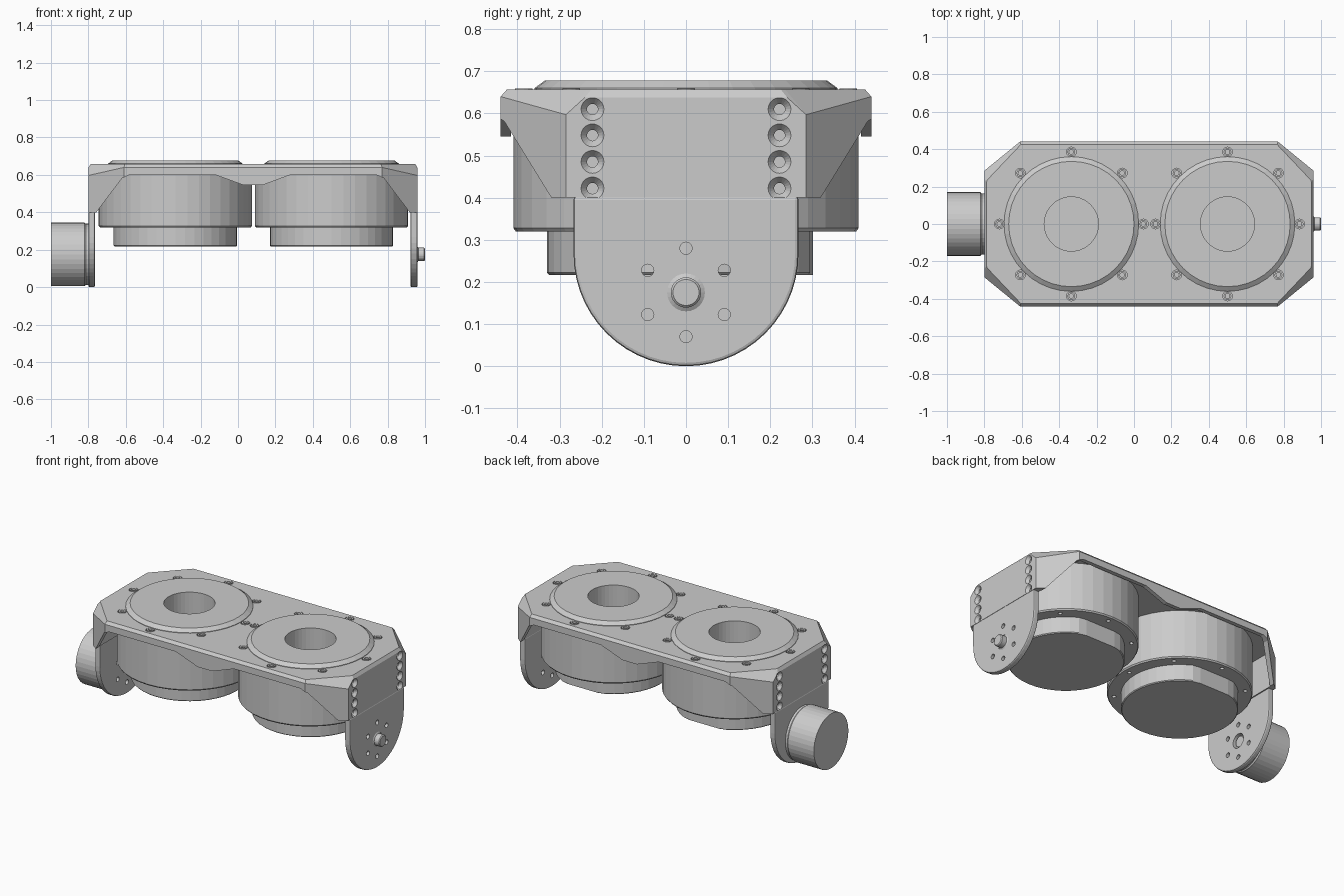
import bpy, bmesh
from math import sin, cos, pi, radians
from mathutils import Matrix, Vector

if "Cube" in bpy.data.objects:
    bpy.data.objects.remove(bpy.data.objects["Cube"])

CX = 0.08                      # middle of the bracket
CENTRES = (-0.335, 0.5)        # the two round housings
AXLE_Z = 0.175


def T(x, y, z):
    return Matrix.Translation((x, y, z))


def along_x(x, y, z, sign=1):
    return T(x, y, z) @ Matrix.Rotation(sign * pi / 2, 4, 'Y')


def revolve(bm, profile, m=Matrix(), seg=40):
    """Spin a closed (r, z) profile that starts and ends on the axis."""
    rings = []
    for r, z in profile:
        if r == 0:
            rings.append([bm.verts.new(m @ Vector((0, 0, z)))] * seg)
        else:
            rings.append([bm.verts.new(m @ Vector((r * cos(2 * pi * i / seg), r * sin(2 * pi * i / seg), z)))
                          for i in range(seg)])
    for a, b in zip(rings, rings[1:]):
        for i in range(seg):
            j = (i + 1) % seg
            quad = list(dict.fromkeys((a[i], a[j], b[j], b[i])))
            if len(quad) > 2:
                bm.faces.new(quad)


def rod(bm, r, z0, z1, m=Matrix(), seg=24):
    revolve(bm, [(0, z0), (r, z0), (r, z1), (0, z1)], m, seg)


def loft(bm, rings):
    """Skin matching rings of points and cap both ends."""
    vs = [[bm.verts.new(p) for p in ring] for ring in rings]
    n = len(vs[0])
    for a, b in zip(vs, vs[1:]):
        for i in range(n):
            bm.faces.new((a[i], a[(i + 1) % n], b[(i + 1) % n], b[i]))
    bm.faces.new(vs[0])
    bm.faces.new(vs[-1])


def finish(bm, name):
    bmesh.ops.recalc_face_normals(bm, faces=bm.faces)
    me = bpy.data.meshes.new(name)
    bm.to_mesh(me)
    bm.free()
    ob = bpy.data.objects.new(name, me)
    bpy.context.collection.objects.link(ob)
    return ob


def bake(ob):
    dg = bpy.context.evaluated_depsgraph_get()
    me = bpy.data.meshes.new_from_object(ob.evaluated_get(dg))
    ob.modifiers.clear()
    ob.data = me


def cut(ob, bm):
    cutter = finish(bm, "cutter")
    cutter.hide_render = True
    mod = ob.modifiers.new("cut", 'BOOLEAN')
    mod.operation, mod.solver, mod.object = 'DIFFERENCE', 'EXACT', cutter
    bake(ob)
    bpy.data.objects.remove(cutter)


def four_corners(pts):
    """Mirror one corner's points (given from +x end to +y side) into a full ring."""
    ring = []
    for sx, sy in ((1, 1), (-1, 1), (-1, -1), (1, -1)):
        order = pts if sx * sy > 0 else pts[::-1]
        ring += [(CX + sx * x, sy * y, z) for x, y, z in order]
    return ring


# bracket: chamfered octagonal tray
bm = bmesh.new()
loft(bm, [four_corners([(.88, .24, .4), (.88, .285, .4), (.69, .44, .4)]),
          four_corners([(.88, .24, .638), (.88, .285, .597), (.69, .44, .64)]),
          four_corners([(.868, .225, .657), (.865, .235, .657), (.685, .425, .657)])])
bracket = finish(bm, "bracket")

# hollow underside
bm = bmesh.new()
inner = [(.84, .284), (.67, .415)]
loft(bm, [four_corners([(x, y, z) for x, y in inner]) for z in (.3, .625)])
cut(bracket, bm)

# shaped lower edge of the side skirts
half = [(.865, .3), (.865, .39), (.70, .582), (.66, .6), (.2, .6), (.05, .545)]
edge = half + [(-x, z) for x, z in half[::-1]]
bm = bmesh.new()
loft(bm, [[(CX + x, y, z) for x, z in edge] for y in (-.6, .6)])
# the cut stays clear of the end plates' flat faces
for v in bm.verts:
    v.co.x = min(max(v.co.x, CX - .845), CX + .845)
cut(bracket, bm)

# openings, screw pockets and countersunk end holes
bm = bmesh.new()
for cx in CENTRES:
    rod(bm, .34, .6, .7, T(cx, 0, 0), 40)
    for k in range(8):
        a = k * pi / 4
        rod(bm, .026, .644, .7, T(cx + .385 * cos(a), .385 * sin(a), 0), 16)
for sx in (1, -1):
    for sy in (1, -1):
        for z in (.61, .548, .485, .422):
            revolve(bm, [(0, -.033), (.013, -.033), (.013, -.018), (.028, .001), (0, .001)],
                    along_x(CX + sx * .88, sy * .222, z, sx), 20)
cut(bracket, bm)

# rounded hanging ears at both ends
for name, x0, x1 in (("right_ear", .922, .96), ("left_ear", -.80, -.765)):
    outline = [(.267 * cos(t), .267 + .267 * sin(t)) for t in (pi + pi * i / 28 for i in range(29))]
    outline += [(.267, .403), (-.267, .403)]
    bm = bmesh.new()
    loft(bm, [[(x, y, z) for y, z in outline] for x in (x0, x1)])
    ear = finish(bm, name)
    bev = ear.modifiers.new("bevel", 'BEVEL')
    bev.width, bev.segments, bev.limit_method, bev.angle_limit = .008, 2, 'ANGLE', radians(50)
    bake(ear)
    bm = bmesh.new()
    rod(bm, .045, -.1, .1, along_x(x0, 0, AXLE_Z))
    for k in range(6):
        a = pi / 2 + k * pi / 3
        rod(bm, .0145, -.1, .1, along_x(x0, .105 * cos(a), AXLE_Z + .105 * sin(a)), 16)
    cut(ear, bm)

# pivot shaft and bearing on the right
bm = bmesh.new()
revolve(bm, [(0, .925), (.0455, .925), (.0455, .958), (.036, .964), (.036, .995), (.031, 1), (0, 1)],
        along_x(0, 0, AXLE_Z), 24)
finish(bm, "pivot_shaft")

# motor on the left
bm = bmesh.new()
revolve(bm, [(0, -1), (.17, -1), (.17, -.822), (.164, -.814), (.164, -.80), (0, -.80)],
        along_x(0, 0, AXLE_Z), 40)
finish(bm, "end_motor")
bm = bmesh.new()
rod(bm, .033, -.81, -.775, along_x(0, 0, AXLE_Z))
finish(bm, "motor_shaft")

for side, cx in zip(("left", "right"), CENTRES):
    # housing with top flange and deep centre well
    bm = bmesh.new()
    revolve(bm, [(0, .34), (.145, .34), (.145, .678), (.335, .678), (.36, .66), (.36, .656), (.338, .656),
                 (.338, .635), (.41, .635), (.41, .328), (.404, .32), (0, .32)], T(cx, 0, 0), 40)
    housing = finish(bm, side + "_housing")
    bm = bmesh.new()
    for k in range(8):
        a = k * pi / 4
        rod(bm, .012, .3, .335, T(cx + .37 * cos(a), .37 * sin(a), 0), 12)
    cut(housing, bm)

    # lower cap, flattened on the back
    bm = bmesh.new()
    revolve(bm, [(0, .217), (.325, .217), (.33, .222), (.33, .321), (0, .321)], T(cx, 0, 0), 40)
    for v in bm.verts:
        v.co.y = min(v.co.y, .302)
    finish(bm, side + "_lower_cap")

    # socket screws around the flange
    bm = bmesh.new()
    for k in range(8):
        a = k * pi / 4
        revolve(bm, [(0, .647), (.012, .647), (.012, .659), (.021, .659), (.021, .64), (0, .64)],
                T(cx + .385 * cos(a), .385 * sin(a), 0), 12)
    finish(bm, side + "_screws")
